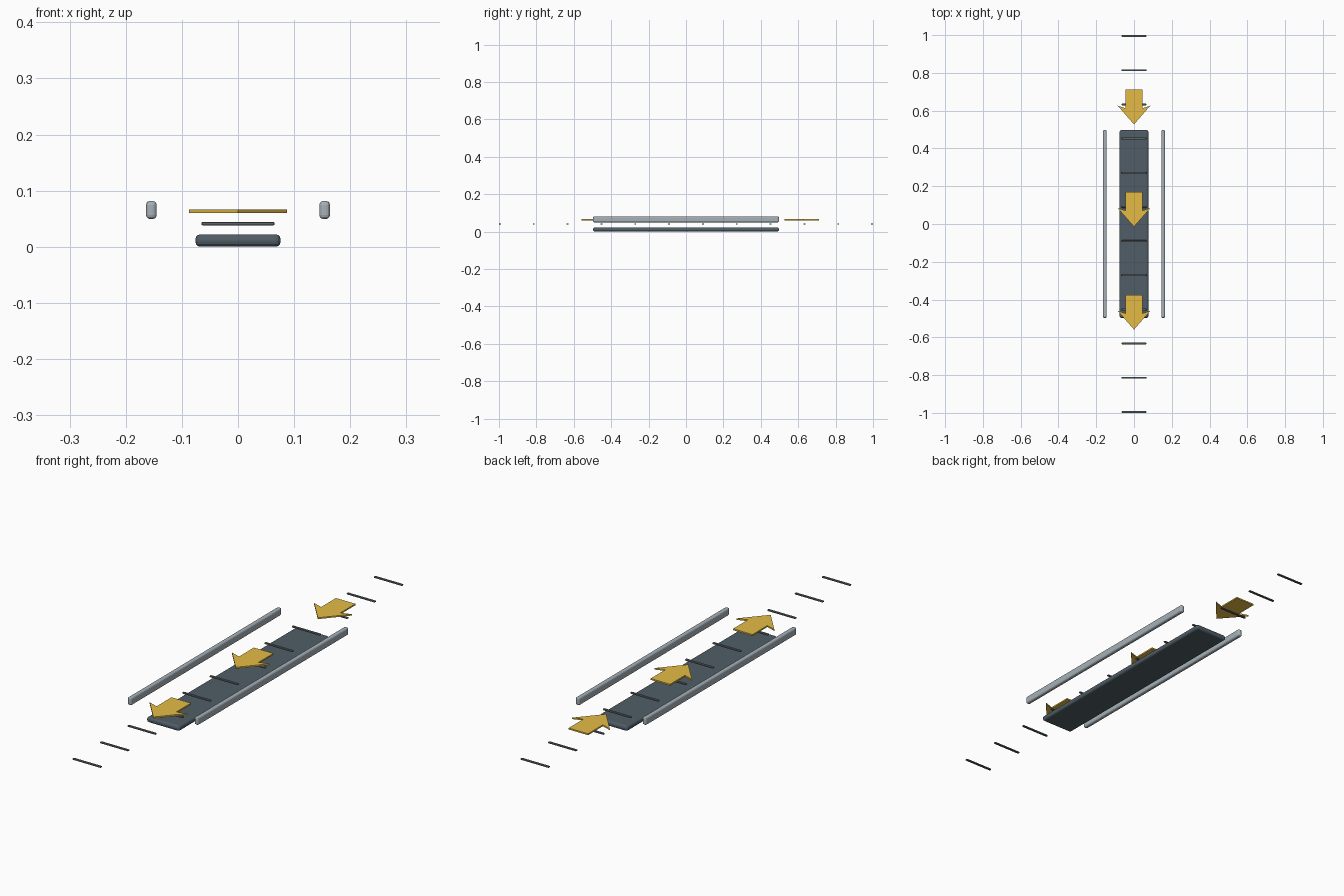
import bpy, bmesh

if "Cube" in bpy.data.objects:
    bpy.data.objects.remove(bpy.data.objects["Cube"])


def material(name, rgb):
    m = bpy.data.materials.new(name)
    m.diffuse_color = (*rgb, 1)
    m.use_nodes = True
    m.node_tree.nodes["Principled BSDF"].inputs["Base Color"].default_value = m.diffuse_color
    return m


belt_mat = material("slate", (0.08, 0.11, 0.135))
rail_mat = material("steel", (0.38, 0.44, 0.48))
slat_mat = material("dark_grey", (0.11, 0.13, 0.13))
arrow_mat = material("yellow", (0.78, 0.50, 0.06))


def box(name, size, loc, mat, bevel, segments):
    bpy.ops.mesh.primitive_cube_add(size=1, location=loc)
    ob = bpy.context.object
    ob.name = name
    ob.scale = size
    bpy.ops.object.transform_apply(location=False, rotation=False, scale=True)
    mod = ob.modifiers.new("rounded_edges", 'BEVEL')
    mod.width = bevel
    mod.segments = segments
    ob.data.materials.append(mat)
    return ob


def arrow(name, y):
    # flat arrow outline pointing to -y, with swept-back barbs
    half = [(0.045, 0.092), (0.045, -0.006), (0.087, 0.008)]
    outline = half + [(0, -0.092)] + [(-x, v) for x, v in reversed(half)]
    bm = bmesh.new()
    face = bm.faces.new([bm.verts.new((x, v, -0.003)) for x, v in outline])
    ext = bmesh.ops.extrude_face_region(bm, geom=[face])
    top = [g for g in ext["geom"] if isinstance(g, bmesh.types.BMVert)]
    bmesh.ops.translate(bm, vec=(0, 0, 0.006), verts=top)
    bmesh.ops.recalc_face_normals(bm, faces=bm.faces)
    me = bpy.data.meshes.new(name)
    bm.to_mesh(me)
    bm.free()
    me.materials.append(arrow_mat)
    ob = bpy.data.objects.new(name, me)
    ob.location = (0, y, 0.063)
    bpy.context.collection.objects.link(ob)


# Belt bed
box("belt", (0.152, 0.994, 0.022), (0, 0, 0.011), belt_mat, 0.009, 3)

# Side rails
for side, label in ((-1, "left"), (1, "right")):
    box(label + "_rail", (0.019, 0.994, 0.032), (side * 0.1545, 0, 0.0655),
        rail_mat, 0.007, 3)

# Row of cross slats
for i in range(12):
    box(f"slat_{i + 1}", (0.13, 0.01, 0.006), (0, -0.995 + i * 1.99 / 11, 0.041),
        slat_mat, 0.002, 2)

# Direction arrows
for i, y in enumerate((0.619, 0.077, -0.467)):
    arrow(f"direction_arrow_{i + 1}", y)
